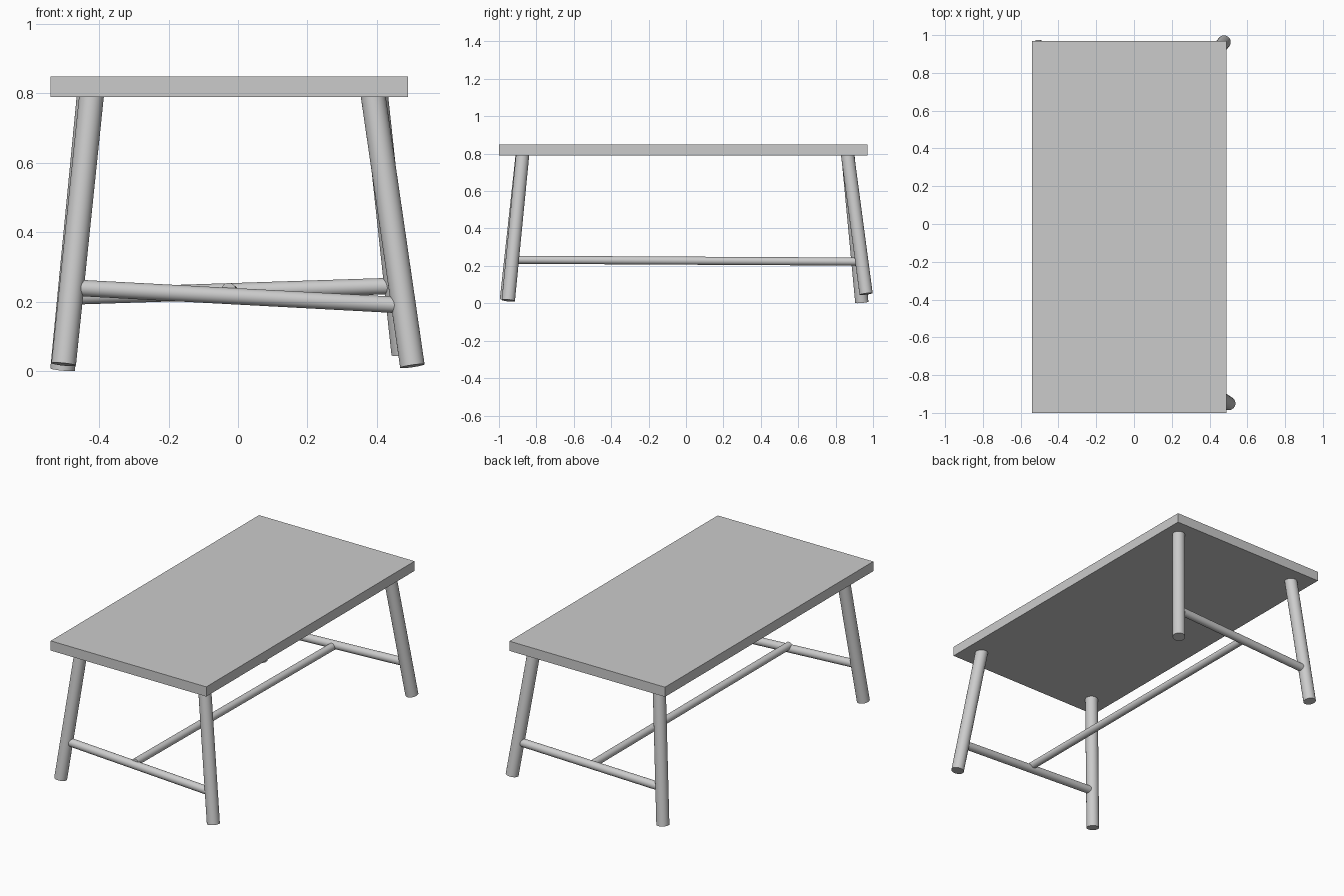
import bpy
import math
from mathutils import Vector

cube = bpy.data.objects.get("Cube")
if cube:
    bpy.data.objects.remove(cube, do_unlink=True)

# One pale grey for the whole table
grey = bpy.data.materials.new("pale_grey")
grey.use_nodes = True
colour = (0.6, 0.6, 0.6, 1)
grey.diffuse_color = colour
grey.node_tree.nodes["Principled BSDF"].inputs["Base Color"].default_value = colour


def rod(name, start, end, radius):
    """Smooth round rod with flat ends between two points."""
    a, b = Vector(start), Vector(end)
    bpy.ops.mesh.primitive_cylinder_add(
        vertices=32, radius=radius, depth=(b - a).length, location=(a + b) / 2)
    ob = bpy.context.object
    ob.name = name
    ob.rotation_euler = (b - a).to_track_quat("Z", "Y").to_euler()
    ob.data.materials.append(grey)
    bpy.ops.object.shade_smooth_by_angle(angle=math.radians(40))
    return ob


# Table top
low, high = Vector((-0.54, -1.0, 0.79)), Vector((0.49, 0.97, 0.848))
bpy.ops.mesh.primitive_cube_add(size=1, location=(low + high) / 2)
top = bpy.context.object
top.name = "table_top"
top.scale = high - low
bpy.ops.object.transform_apply(location=False, rotation=False, scale=True)
top.data.materials.append(grey)

# Splayed legs, each set at a slightly different angle: foot, then head
legs = {
    "front_right_leg": ((-0.502, -0.96, 0.02), (-0.421, -0.875, 0.80)),
    "front_left_leg": ((0.502, -0.95, 0.015), (0.388, -0.873, 0.80)),
    "back_right_leg": ((-0.505, 0.94, 0.005), (-0.428, 0.865, 0.80)),
    "back_left_leg": ((0.477, 0.963, 0.05), (0.396, 0.863, 0.80)),
}
for name, (foot, head) in legs.items():
    rod(name, foot, head, 0.0355)


def on_leg(name, z):
    """Point on a leg's axis at height z."""
    foot, head = map(Vector, legs[name])
    return foot.lerp(head, (z - foot.z) / (head.z - foot.z))


# Crossbars joining each pair of legs, with opposite slopes
front = on_leg("front_right_leg", 0.241), on_leg("front_left_leg", 0.19)
back = on_leg("back_right_leg", 0.215), on_leg("back_left_leg", 0.246)
rod("front_crossbar", *front, 0.0235)
rod("back_crossbar", *back, 0.0235)

# Long stretcher between the crossbars
rod("stretcher", (-0.027, front[0].y, 0.233), (-0.015, back[0].y, 0.223), 0.0215)
